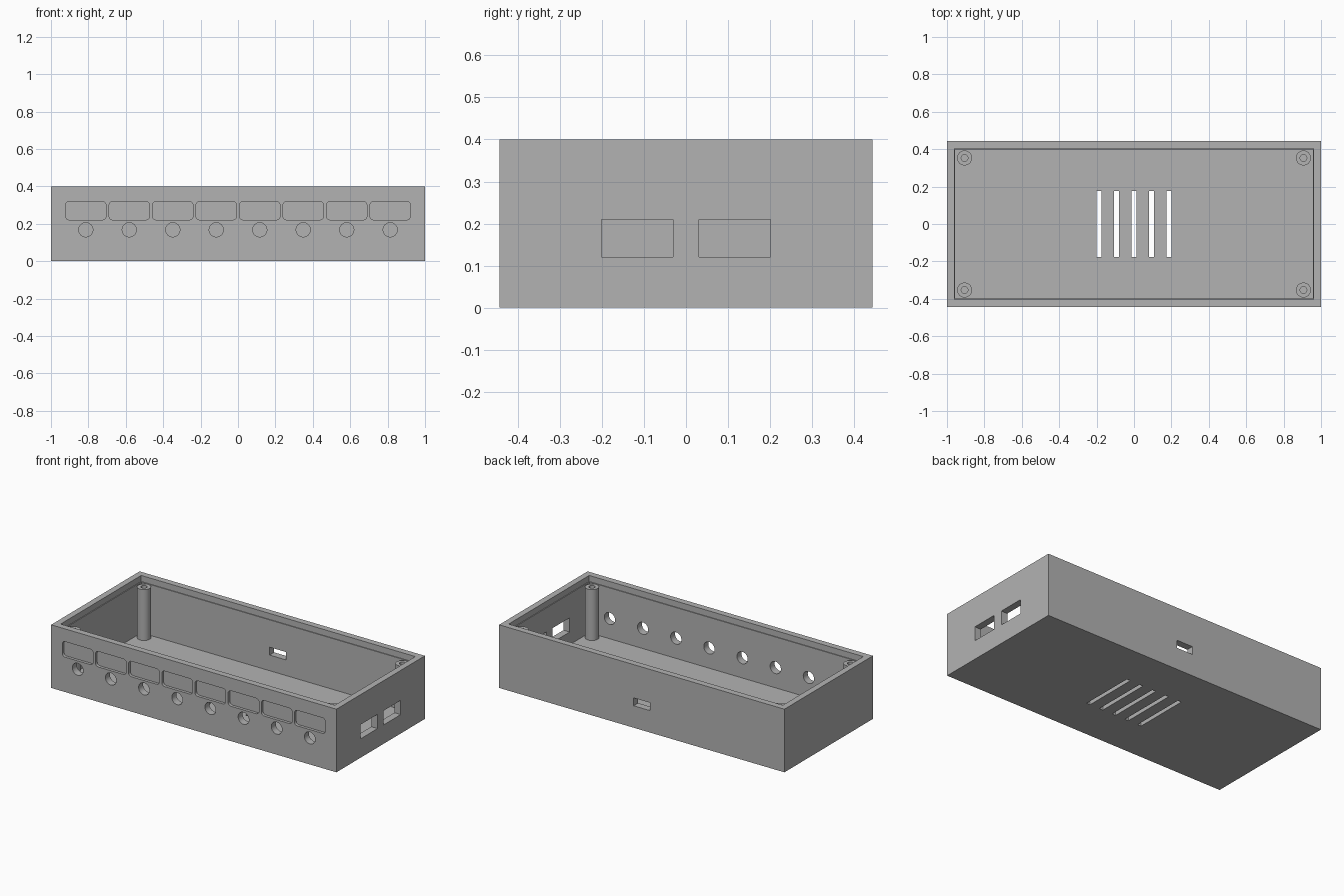
import bpy, bmesh, math
from mathutils import Vector

cube = bpy.data.objects.get("Cube")
if cube:
    bpy.data.objects.remove(cube)

L, W, H = 1.0, 0.443, 0.4        # half length, half width, height
FLOOR, LEDGE = 0.04, 0.362       # floor top, lid ledge height

grey = bpy.data.materials.new("plain grey")
grey.use_nodes = True
colour = (0.45, 0.45, 0.45, 1)
grey.diffuse_color = colour
grey.node_tree.nodes["Principled BSDF"].inputs["Base Color"].default_value = colour


def prism(bm, outline, axis, start, end):
    """Extrude a 2D outline along x, y or z between start and end."""
    def place(p, d):
        c = list(p)
        c.insert(axis, d)
        return Vector(c)
    low = [bm.verts.new(place(p, start)) for p in outline]
    high = [bm.verts.new(place(p, end)) for p in outline]
    n = len(outline)
    faces = [bm.faces.new(low), bm.faces.new(high)]
    for i in range(n):
        j = (i + 1) % n
        faces.append(bm.faces.new((low[i], low[j], high[j], high[i])))
    bmesh.ops.recalc_face_normals(bm, faces=faces)


def rect(cx, cy, hw, hh):
    return [(cx - hw, cy - hh), (cx + hw, cy - hh), (cx + hw, cy + hh), (cx - hw, cy + hh)]


def circle(cx, cy, r, n=32):
    return [(cx + r * math.cos(math.tau * i / n), cy + r * math.sin(math.tau * i / n))
            for i in range(n)]


def rounded(cx, cy, hw, hh, r, steps=5):
    pts = []
    for k, (sx, sy) in enumerate(((1, 1), (-1, 1), (-1, -1), (1, -1))):
        for i in range(steps + 1):
            a = math.pi / 2 * (k + i / steps)
            pts.append((cx + sx * (hw - r) + r * math.cos(a),
                        cy + sy * (hh - r) + r * math.sin(a)))
    return pts


def make(name, bm):
    mesh = bpy.data.meshes.new(name)
    bm.to_mesh(mesh)
    bm.free()
    ob = bpy.data.objects.new(name, mesh)
    bpy.context.collection.objects.link(ob)
    mesh.materials.append(grey)
    return ob


def activate(ob):
    bpy.ops.object.select_all(action='DESELECT')
    ob.select_set(True)
    bpy.context.view_layer.objects.active = ob


# Solid case block
bm = bmesh.new()
prism(bm, rect(0, 0, L, W), 2, 0, H)
case = make("case", bm)

# Lid recess and the slightly narrower main cavity
lid = bmesh.new()
prism(lid, rect(0, 0, 0.961, 0.403), 2, LEDGE, H + 0.1)
cavity = bmesh.new()
prism(cavity, rect(0, 0, 0.956, 0.398), 2, FLOOR, H + 0.1)

# Openings in the walls and floor
holes = bmesh.new()
for i in range(8):
    x = (i - 3.5) * 0.2325
    prism(holes, rounded(x, 0.27, 0.108, 0.049, 0.02), 1, -W - 0.1, -W + 0.018)  # label panel
    prism(holes, circle(x, 0.168, 0.038), 1, -W - 0.1, -W + 0.1)                 # round hole
for side in (-1, 1):
    prism(holes, rect(side * 0.116, 0.165, 0.085, 0.045), 0, L - 0.1, L + 0.1)   # side window
prism(holes, rect(0, 0.164, 0.057, 0.025), 1, W - 0.1, W + 0.1)                  # rear slot
for i in range(-2, 3):
    prism(holes, rect(i * 0.0935, 0, 0.0125, 0.176), 2, -0.1, FLOOR + 0.05)      # vent slot

activate(case)
for name, part in (("lid_cutter", lid), ("cavity_cutter", cavity), ("opening_cutter", holes)):
    cutter = make(name, part)
    cutter.hide_render = True
    mod = case.modifiers.new(name, 'BOOLEAN')
    mod.operation = 'DIFFERENCE'
    mod.solver = 'EXACT'
    mod.object = cutter
    activate(case)
    bpy.ops.object.modifier_apply(modifier=mod.name)
    bpy.data.objects.remove(cutter)
bpy.ops.object.shade_smooth_by_angle(angle=math.radians(30))

# Hollow screw pillars in the four corners
for sx, xname in ((-1, "right"), (1, "left")):
    for sy, yname in ((-1, "front"), (1, "back")):
        bm = bmesh.new()
        profile = [(0.04, FLOOR), (0.04, LEDGE), (0.018, LEDGE), (0.018, FLOOR)]
        rings = [[bm.verts.new((x, y, z)) for x, y in circle(sx * 0.906, sy * 0.353, r)]
                 for r, z in profile]
        for a, b in zip(rings, rings[1:]):
            for i in range(len(a)):
                j = (i + 1) % len(a)
                bm.faces.new((a[i], a[j], b[j], b[i]))
        pillar = make(f"screw_pillar_{yname}_{xname}", bm)
        activate(pillar)
        bpy.ops.object.shade_smooth_by_angle(angle=math.radians(30))
